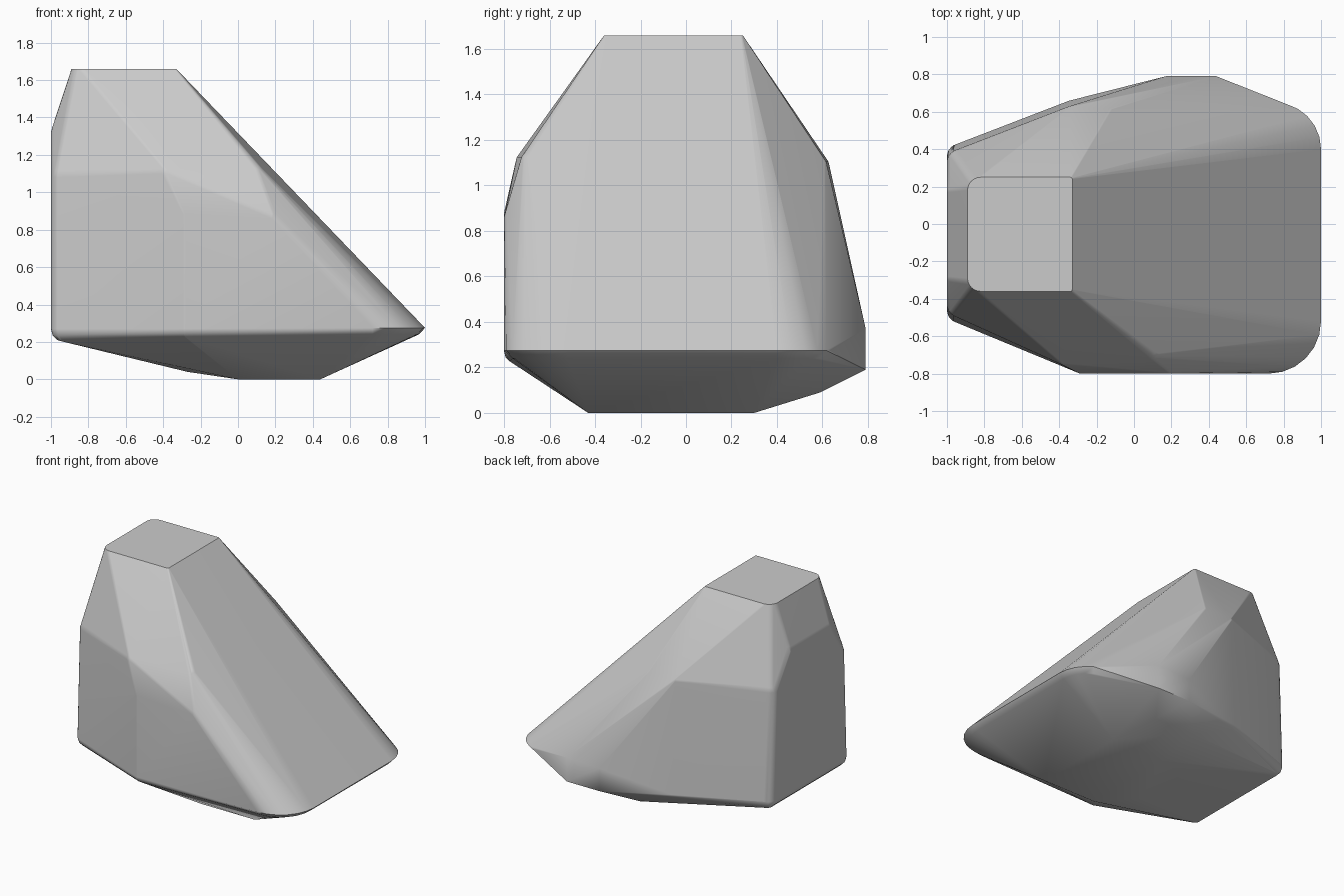
import bpy, bmesh, math
from mathutils import Vector

cube = bpy.data.objects.get("Cube")
if cube:
    bpy.data.objects.remove(cube, do_unlink=True)

stone = bpy.data.materials.new("stone_grey")
stone.use_nodes = True
grey = (0.6, 0.6, 0.6, 1)
stone.diffuse_color = grey
stone.node_tree.nodes["Principled BSDF"].inputs["Base Color"].default_value = grey

bm = bmesh.new()


def knob(center, rx, rz):
    """Add points of a flattened ball (a flat disc when rz is 0)."""
    tilts = [0] if rz == 0 else [math.radians(a) for a in (-90, -60, -30, 0, 30, 60, 90)]
    for t in tilts:
        steps = 1 if abs(math.cos(t)) < 0.01 else 24
        for i in range(steps):
            a = math.tau * i / steps
            bm.verts.new(Vector(center) + Vector((rx * math.cos(t) * math.cos(a),
                                                  rx * math.cos(t) * math.sin(a),
                                                  rz * math.sin(t))))


# Flat top: rounded on the left, nearly sharp towards the long slope
for x, y, r in ((-.82, -.29, .07), (-.82, .18, .07), (-.34, -.35, .01), (-.34, .24, .01)):
    knob((x, y, 1.66), r, 0)

# Upright left wall
for y, z in ((-.46, .27), (-.43, 1.08), (-.28, 1.32), (.17, 1.32), (.33, 1.08), (.36, .27)):
    knob((-.93, y, z), .07, .07)

# Front wall and its upper shoulder
for p in ((-.28, -.75, .27), (-.28, -.75, .88), (.18, -.75, .86), (-.38, -.70, 1.1), (.09, -.68, 1.1)):
    knob(p, .05, .05)

# Broad rounded toe at the foot of the slope
knob((.72, -.52, .275), .28, .07)
knob((.75, .40, .275), .25, .07)

# Back shoulder and back wall
for p in ((-.34, .60, 1.09), (-.13, .59, 1.09), (-.34, .63, .25)):
    knob(p, .03, .03)

# Crisp facets at the lower back, and the underside
for p in ((.44, .79, .37), (.44, .79, .19), (.17, .79, .19), (.17, .79, .36),
          (.3, .59, .09), (-.03, .59, .09), (-.27, -.25, .04), (-.27, .2, .04),
          (0, -.43, 0), (.44, -.43, 0), (.44, .3, 0), (0, .3, 0)):
    bm.verts.new(p)

# Wrap the points in one skin and merge the flat areas
hull = bmesh.ops.convex_hull(bm, input=bm.verts)
loose = [v for v in bm.verts if not v.link_faces]
bmesh.ops.delete(bm, geom=loose, context='VERTS')
bmesh.ops.dissolve_limit(bm, angle_limit=math.radians(1), verts=bm.verts, edges=bm.edges)
bmesh.ops.recalc_face_normals(bm, faces=bm.faces)

mesh = bpy.data.meshes.new("boulder")
bm.to_mesh(mesh)
bm.free()
mesh.materials.append(stone)
boulder = bpy.data.objects.new("boulder", mesh)
bpy.context.collection.objects.link(boulder)

bpy.context.view_layer.objects.active = boulder
boulder.select_set(True)
bpy.ops.object.shade_smooth_by_angle(angle=math.radians(32))
soften = boulder.modifiers.new("soft_normals", 'WEIGHTED_NORMAL')
soften.keep_sharp = True
